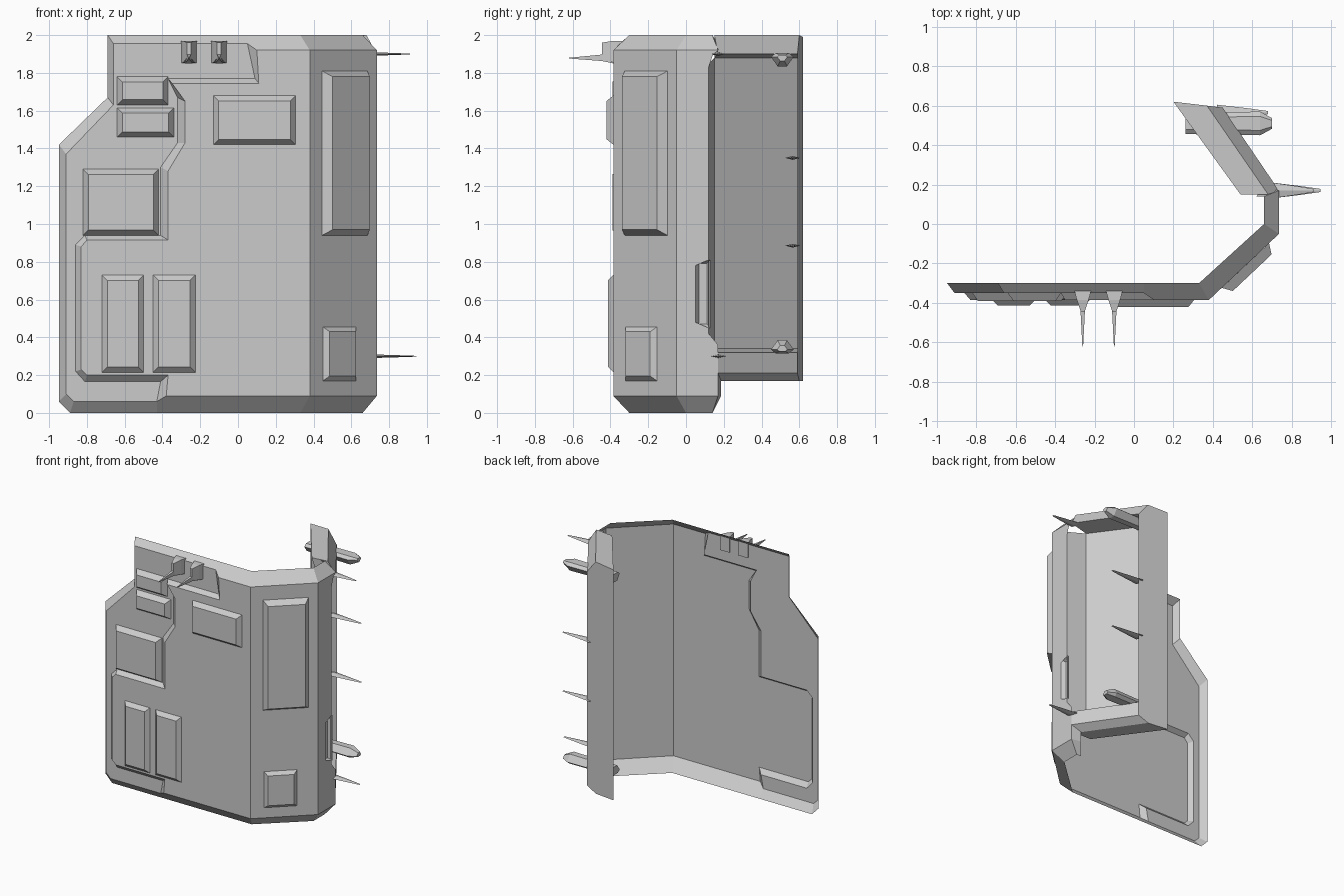
import bpy, bmesh
from mathutils import Vector

if "Cube" in bpy.data.objects:
    bpy.data.objects.remove(bpy.data.objects["Cube"])


def make(name, faces):
    """Mesh from a list of faces given as coordinate lists, welded together."""
    bm = bmesh.new()
    for f in faces:
        bm.faces.new([bm.verts.new(p) for p in f])
    bmesh.ops.remove_doubles(bm, verts=bm.verts, dist=0.0005)
    bmesh.ops.recalc_face_normals(bm, faces=bm.faces)
    me = bpy.data.meshes.new(name)
    bm.to_mesh(me)
    bm.free()
    ob = bpy.data.objects.new(name, me)
    bpy.context.collection.objects.link(ob)
    return ob


def strip(a, b, closed=False):
    """Quads between two matching point rows."""
    n = len(a)
    return [[a[i], a[(i + 1) % n], b[(i + 1) % n], b[i]]
            for i in range(n if closed else n - 1)]


def at_y(pts, y):
    return [(x, y, z) for x, z in pts]


def pad(name, origin, u, n, w, z0, z1, depth, bevel):
    """Raised (or sunken) open-backed tray on a wall; u runs along the wall, n points out."""
    o, u, n = Vector(origin), Vector(u).normalized(), Vector(n).normalized()

    def ring(i, d):
        return [o + u * a + n * d + Vector((0, 0, z)) for a, z in
                ((i, z0 + i), (w - i, z0 + i), (w - i, z1 - i), (i, z1 - i))]
    base, top = ring(0, 0), ring(bevel, depth)
    make(name, strip(base, top, True) + [top])


def loft(name, rings):
    faces = [rings[0], rings[-1]]
    for a, b in zip(rings, rings[1:]):
        faces += strip(a, b, True)
    return make(name, faces)


# Front skin: low border sheet, raised plate and sloped rims
step_low = [(.05, 1.955), (.09, 1.77), (-.37, 1.77), (-.32, 1.67), (-.32, 1.43),
            (-.41, 1.3), (-.41, .94), (-.81, .94), (-.86, .89), (-.86, .22),
            (-.81, .165), (-.41, .165), (-.43, .06)]
step_high = [(.10, 1.92), (.11, 1.745), (-.35, 1.745), (-.28, 1.65), (-.28, 1.43),
             (-.37, 1.28), (-.37, .915), (-.80, .915), (-.83, .88), (-.83, .23),
             (-.80, .2), (-.37, .2), (-.38, .09)]
border = [(.05, 1.955), (-.66, 1.955), (-.66, 1.63), (-.91, 1.37), (-.91, .1),
          (-.87, .06), (-.43, .06)]
rim = [(.05, 2), (-.69, 2), (-.69, 1.67), (-.948, 1.42), (-.948, .06),
       (-.89, 0), (-.43, 0)]
low, high = at_y(step_low, -.35), at_y(step_high, -.385)
faces = [at_y(border, -.35) + low[::-1][1:-1],
         high + [(.38, -.385, .09), (.38, -.385, 1.92)]]
faces += strip(low, high) + strip(at_y(border, -.35), at_y(rim, -.30))
faces += [[(.05, -.35, 1.955), high[0], (.38, -.385, 1.92), (.33, -.3, 2), (.05, -.3, 2)],
          [(-.43, -.35, .06), high[-1], (.38, -.385, .09), (.33, -.3, 0), (-.43, -.3, 0)]]
make("front_skin", faces)

# Wrapped side: diagonal wall, right wall with a notch, turned end and rims
outer = [(.38, -.385), (.735, -.05), (.735, .17), (.66, .185)]
inner = [(.33, -.30), (.66, 0), (.66, .14), (.62, .14)]


def row(pts, z):
    return [(x, y, z) for x, y in pts]


wall = [(-.05, .09), (.17, .09), (.17, .36), (.12, .42), (.12, .45), (.05, .48), (.05, .78),
        (.12, .81), (.12, 1.83), (.14, 1.89), (.17, 1.92), (-.05, 1.92)]
faces = [strip(row(outer, .09), row(outer, 1.92))[0], [(.735, y, z) for y, z in wall]]
faces += strip(row(outer, .09), row(inner, 0)) + strip(row(outer, 1.92), row(inner, 2))
faces += [[(.735, .17, .09), (.66, .185, .09), (.66, .185, .3), (.735, .17, .3)]]
make("side_skin", faces)
pad("wall_notch", (.735, .05, 0), (0, 1, 0), (1, 0, 0), .08, .45, .81, -.03, .02)

# Rear frame: C-shaped section swept along the diagonal, closed at the far end
lines = {"out": ((.735, .17), (.45, .59)), "mid": ((.68, .15), (.37, .60)),
         "back": ((.54, .15), (.20, .62)), "rec": ((.58, .15), (.25, .605))}
section = [("rec", 1.88), ("out", 1.90), ("mid", 2.0), ("back", 1.99), ("back", .17),
           ("mid", .17), ("out", .21), ("out", .32), ("rec", .34)]
near = [(*lines[k][0], z) for k, z in section]
far = [(*lines[k][1], z) for k, z in section]
faces = strip(near, far, True) + [far[1:8]]
faces += [near[4:8] + near[8:]] + [near[0:4]]
make("rear_frame", faces)
make("frame_jamb", [[(.735, .12, .36), (.58, .15, .34), (.58, .15, 1.88), (.735, .12, 1.85)]])

# Front pads: x0, x1, z0, z1, wall y, depth
pads = [(-.64, -.37, 1.63, 1.78, -.35, .04), (-.64, -.34, 1.46, 1.615, -.35, .04),
        (-.82, -.42, .94, 1.29, -.35, .04), (-.72, -.5, .215, .73, -.385, .028),
        (-.45, -.225, .215, .73, -.385, .028), (-.13, .305, 1.42, 1.68, -.385, .035)]
for i, (x0, x1, z0, z1, y, d) in enumerate(pads):
    pad(f"front_pad_{i}", (x0, y, 0), (1, 0, 0), (0, -1, 0), x1 - x0, z0, z1, d, .028)

# Diagonal wall pads
u, n = (.355, .335, 0), (.335, -.355, 0)
pad("tall_side_pad", (.445, -.324, 0), u, n, .33, .94, 1.81, .05, .03)
pad("small_side_pad", (.45, -.319, 0), u, n, .24, .17, .455, .025, .025)

# Front hooks: tapered mount with a thin spike
for x in (-.26, -.10):
    def ring(y, w, z0, z1):
        return [(x - w, y, z0), (x + w, y, z0), (x + w, y, z1), (x - w, y, z1)]
    loft("hook_mount", [ring(-.34, .042, 1.85, 1.97), ring(-.385, .03, 1.855, 1.97),
                        ring(-.445, .01, 1.88, 1.96)])
    loft("hook_spike", [ring(-.385, .02, 1.85, 1.90), ring(-.445, .011, 1.863, 1.897),
                        ring(-.62, .002, 1.876, 1.88)])

# Flat spikes pointing sideways
for x0, x1, y, z in ((.70, .91, .17, 1.9), (.70, .945, .17, .3),
                     (.42, .68, .565, 1.35), (.42, .68, .565, .885)):
    loft("side_spike", [[(x, y - w, z), (x, y, z - w * .25), (x, y + w, z), (x, y, z + w * .25)]
                        for x, w in ((x0, .04), (x0 + (x1 - x0) * .6, .022), (x1, .008))])

# Horizontal pegs with tapered noses
for zc, s in ((1.885, -1), (.335, 1)):
    hexa = [(-.06, 0), (-.035, -.02), (.035, -.02), (.06, 0), (.025, .05), (-.025, .05)]
    loft("peg", [[(x, .51 + a * k, zc + s * b * k) for a, b in hexa]
                 for x, k in ((.26, .9), (.64, 1), (.70, .45))])
